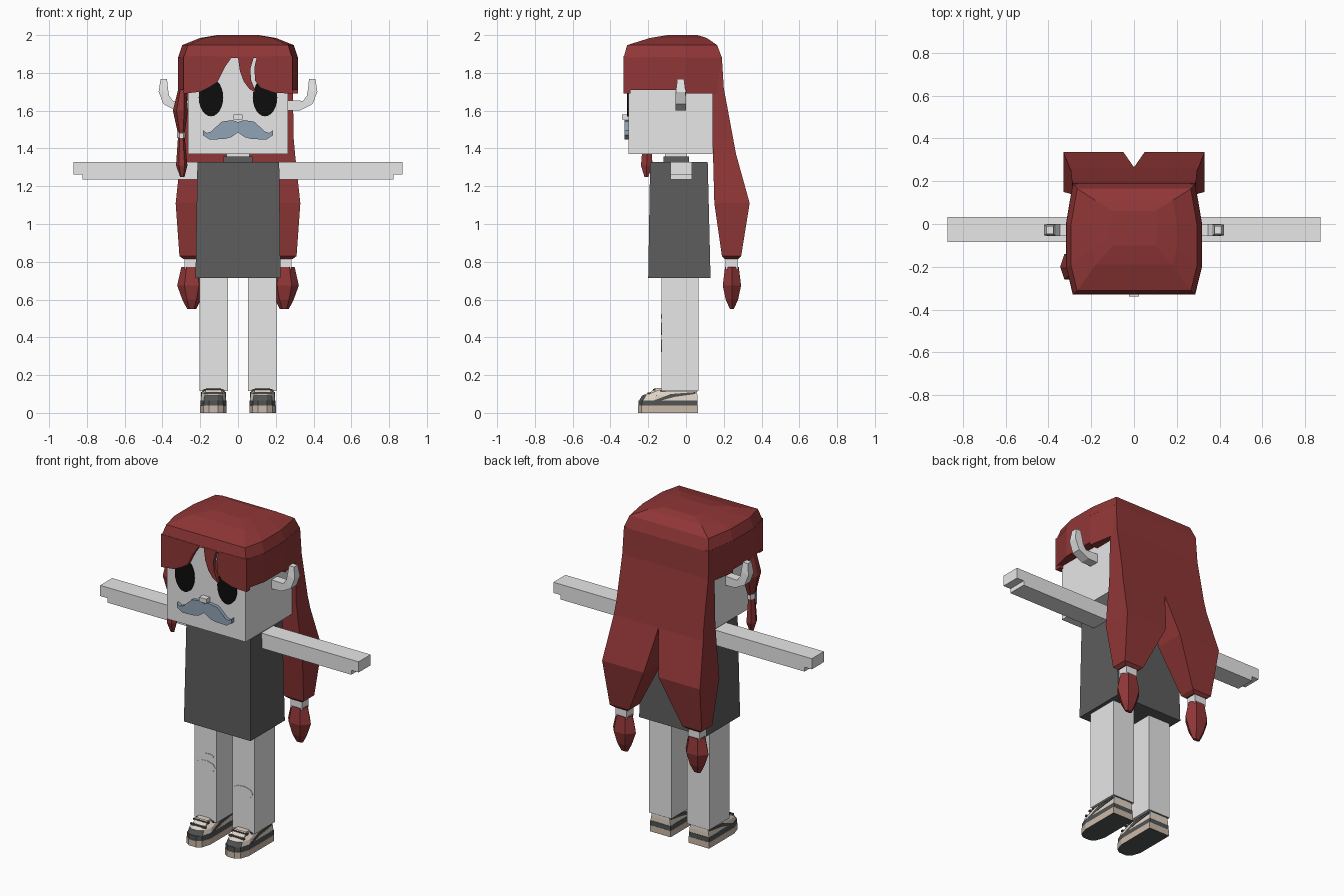
import bpy, bmesh, math

old = bpy.data.objects.get("Cube")
if old:
    bpy.data.objects.remove(old, do_unlink=True)


def material(name, r, g, b):
    m = bpy.data.materials.new(name)
    m.use_nodes = True
    m.diffuse_color = (r, g, b, 1)
    m.node_tree.nodes["Principled BSDF"].inputs["Base Color"].default_value = (r, g, b, 1)
    return m


SKIN = material("pale skin", .8, .8, .8)
HAIR = material("red hair", .28, .037, .037)
CLOTH = material("charcoal cloth", .11, .11, .11)
BLACK = material("black", .004, .004, .004)
BLUE = material("blue grey", .28, .37, .46)
TAN = material("tan sole", .60, .49, .40)
CREAM = material("cream leather", .75, .66, .57)
DARK = material("dark rubber", .085, .09, .09)


def loft(name, rings, *mats, rule=None):
    """Skin a stack of equal point rings and cap both ends."""
    bm = bmesh.new()
    loops = [[bm.verts.new(p) for p in ring] for ring in rings]
    n = len(loops[0])
    for a, b in zip(loops, loops[1:]):
        for i in range(n):
            j = (i + 1) % n
            bm.faces.new((a[i], a[j], b[j], b[i]))
    bm.faces.new(loops[0][::-1])
    bm.faces.new(loops[-1])
    bmesh.ops.recalc_face_normals(bm, faces=bm.faces)
    if rule:
        for f in bm.faces:
            f.material_index = rule(f.calc_center_median(), f.normal)
    me = bpy.data.meshes.new(name)
    bm.to_mesh(me)
    bm.free()
    for m in mats:
        me.materials.append(m)
    ob = bpy.data.objects.new(name, me)
    bpy.context.collection.objects.link(ob)
    return ob


def rect(x0, x1, y0, y1, z):
    return [(x0, y0, z), (x1, y0, z), (x1, y1, z), (x0, y1, z)]


def box(name, x0, x1, y0, y1, z0, z1, mat):
    return loft(name, [rect(x0, x1, y0, y1, z) for z in (z0, z1)], mat)


def front_plate(name, pts, y0, y1, mat):
    """Extrude an (x, z) outline along y."""
    return loft(name, [[(x, y, z) for x, z in pts] for y in (y0, y1)], mat)


def oval(cx, cy, rx, ry, n):
    return [(cx + rx * math.cos(math.tau * i / n), cy + ry * math.sin(math.tau * i / n))
            for i in range(n)]


def tuft(name, levels, n, mat):
    """Stack of oval rings given as (z, cx, cy, rx, ry)."""
    return loft(name, [[(x, y, z) for x, y in oval(cx, cy, rx, ry, n)]
                       for z, cx, cy, rx, ry in levels], mat)


# Body and head
loft("torso", [rect(-.225, .225, -.2, .13, .715), rect(-.215, .218, -.19, .115, 1.327)], CLOTH)
box("neck", -.06, .06, -.11, .005, 1.32, 1.38, SKIN)
box("choker", -.078, .078, -.12, .015, 1.327, 1.358, CLOTH)
box("head", -.265, .265, -.305, .14, 1.37, 1.93, SKIN)

# Face
for side, cx in (("right", -.143), ("left", .143)):
    front_plate(side + "_eye", oval(cx, 1.67, .065, .1, 24), -.312, -.303, BLACK)
half = [(.03, 1.55), (.085, 1.542), (.115, 1.515), (.14, 1.49), (.165, 1.482), (.185, 1.497),
        (.185, 1.47), (.15, 1.447), (.07, 1.45), (.035, 1.46)]
outline = [(0, 1.54)] + half + [(0, 1.485)] + [(-x, z) for x, z in half[::-1]]
front_plate("moustache", outline, -.325, -.3, BLUE)
box("nose", -.024, .024, -.34, -.3, 1.553, 1.58, SKIN)

# Hair cap
def cap_ring(w, y0, y1, z):
    k, m = w * .9, (y1 - y0)
    a, b = y0 + m * .25, y0 + m * .64
    return [(-k, y0, z), (k, y0, z), (w, a, z), (w, b, z),
            (k, y1, z), (-k, y1, z), (-w, b, z), (-w, a, z)]


loft("hair_cap", [cap_ring(.318, -.33, .19, 1.88), cap_ring(.295, -.312, .165, 1.947),
                  cap_ring(.2, -.19, .11, 1.985), cap_ring(.11, -.1, .06, 2.0)], HAIR)

# Fringe locks
front_plate("right_fringe", [(-.288, 1.89), (-.288, 1.69), (-.2, 1.7), (-.15, 1.725), (-.11, 1.75),
                             (-.07, 1.83), (-.03, 1.887)], -.33, -.295, HAIR)
front_plate("middle_fringe", [(-.001, 1.887), (.01, 1.81), (.03, 1.755), (.06, 1.715), (.095, 1.695),
                              (.07, 1.76), (.065, 1.82), (.085, 1.887)], -.33, -.295, HAIR)
front_plate("left_fringe", [(.1, 1.887), (.087, 1.83), (.09, 1.76), (.12, 1.72), (.19, 1.695),
                            (.288, 1.69), (.288, 1.89)], -.33, -.295, HAIR)

# Mirrored parts
for side, s in (("right", -1), ("left", 1)):
    def sx(ring):
        return [(s * x, y, z) for x, y, z in ring]

    def mbox(name, x0, x1, *rest):
        return box(side + name, min(s * x0, s * x1), max(s * x0, s * x1), *rest)

    # Hair beside the face, in two steps
    temple = [(.262, -.33), (.286, -.33), (.318, -.2), (.318, 0), (.262, 0)]
    nape = [(.262, 0), (.318, 0), (.286, .19), (.262, .19)]
    for part, pts, z in (("_temple_hair", temple, 1.71), ("_nape_hair", nape, 1.692)):
        loft(side + part, [sx([(x, y, h) for x, y in pts]) for h in (z, 1.885)], HAIR)

    # Long back hair, tie and end tuft
    loft(side + "_back_hair", [sx(rect(*r)) for r in (
        (0, .286, .1, .19, 1.88), (0, .29, .14, .2, 1.72), (0, .295, .14, .25, 1.45),
        (0, .302, .143, .265, 1.37), (.05, .33, .15, .337, 1.11),
        (.18, .31, .19, .292, .83), (.2, .29, .205, .277, .815))], HAIR)
    mbox("_hair_tie", .208, .284, .21, .275, .76, .825, SKIN)
    tuft(side + "_hair_tuft", [(z, s * .245, .243, rx, ry) for z, rx, ry in (
        (.772, .055, .042), (.675, .077, .056), (.6, .05, .038), (.55, .024, .012))], 6, HAIR)

    # Curved horn
    horn = [((.26, 1.6), (.26, 1.655), .028), ((.33, 1.602), (.345, 1.652), .028),
            ((.395, 1.635), (.365, 1.68), .028), ((.42, 1.7), (.37, 1.71), .026),
            ((.41, 1.767), (.376, 1.767), .018)]
    loft(side + "_horn", [sx([(a[0], -.028 - w, a[1]), (a[0], -.028 + w, a[1]),
                              (b[0], -.028 + w, b[1]), (b[0], -.028 - w, b[1])])
                          for a, b, w in horn], SKIN)

    # Arm with notched hand
    arm = [(.21, 1.235), (.823, 1.235), (.823, 1.262), (.872, 1.262), (.872, 1.327), (.21, 1.327)]
    front_plate(side + "_arm", [(s * x, z) for x, z in arm], -.083, .033, SKIN)

    # Leg
    mbox("_leg", .053, .203, -.13, .065, .115, .72, SKIN)

    # Shoe: sole, band, upper, tongue and side stripe
    c = s * .13

    def shoe_ring(w, toe, heel, z):
        return [(c + x * w, y, z) for x, y in ((1, heel), (1, toe + .075), (.75, toe + .02), (.35, toe),
                                               (-.35, toe), (-.75, toe + .02), (-1, toe + .075), (-1, heel))]

    loft(side + "_sole", [shoe_ring(.07, -.255, .063, z) for z in (0, .038)], TAN, DARK,
         rule=lambda p, n: int(n.z < -.5))
    loft(side + "_sole_band", [shoe_ring(.068, -.252, .062, z) for z in (.038, .066)], DARK)
    loft(side + "_shoe_upper", [shoe_ring(.067, -.248, .06, .066), shoe_ring(.064, -.232, .06, .092),
                                shoe_ring(.056, -.16, .058, .122)], CREAM, DARK,
         rule=lambda p, n: int(n.y < -.4 and p.z < .1))
    loft(side + "_shoe_tongue", [rect(c - .045, c + .045, -.205, -.12, .09),
                                 rect(c - .04, c + .04, -.165, -.12, .132)], CREAM)
    for i in range(2):
        y, z = -.205 + .03 * i, .1 + .018 * i
        box(side + "_shoe_strap", c - .052, c + .052, y, y + .014, z, z + .009, DARK)
    box(side + "_shoe_collar", c - .06, c + .06, -.135, .061, .112, .122, DARK)
    loft(side + "_shoe_stripe", [[(c + k, y, z) for y, z in (
        (-.17, .066), (-.13, .066), (-.06, .085), (.05, .1), (.05, .11), (-.08, .1))]
        for k in (-.067, .067)], DARK)

# Lock hanging beside the right cheek
tuft("side_lock", [(1.72, -.295, -.2, .02, .05), (1.6, -.305, -.2, .04, .07),
                   (1.48, -.3, -.205, .018, .03)], 6, HAIR)
tuft("side_lock_tie", [(1.485, -.3, -.205, .022, .03), (1.455, -.3, -.205, .022, .03)], 6, SKIN)
tuft("side_lock_end", [(1.457, -.3, -.205, .018, .025), (1.31, -.298, -.208, .03, .035),
                       (1.25, -.295, -.21, .012, .012)], 6, HAIR)

# Worn patches on the knees
for name, cx, cz, rx, rz in (("right_knee_patch", -.128, .445, .068, .034),
                             ("right_small_patch", -.105, .512, .035, .012),
                             ("left_knee_patch", .125, .355, .068, .034)):
    front_plate(name, oval(cx, cz, rx, rz, 9), -.133, -.128, SKIN)
